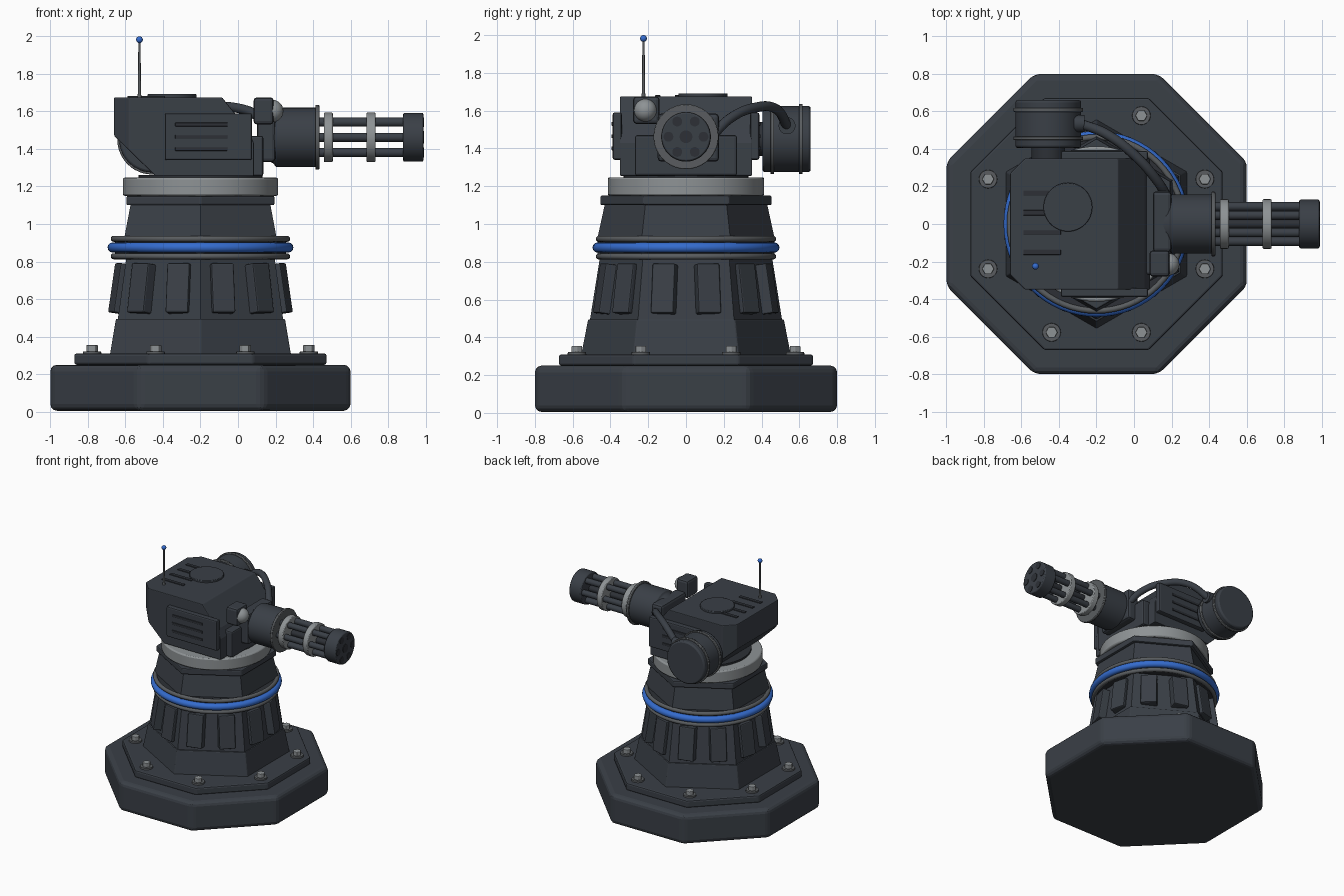
import bpy, bmesh, math
from mathutils import Vector, Matrix

if "Cube" in bpy.data.objects:
    bpy.data.objects.remove(bpy.data.objects["Cube"])

CX = -0.2            # column axis
GZ = 1.462           # gun axis height


def material(name, rgb):
    m = bpy.data.materials.new(name)
    m.diffuse_color = (*rgb, 1)
    m.use_nodes = True
    m.node_tree.nodes["Principled BSDF"].inputs["Base Color"].default_value = m.diffuse_color
    return m


SLATE = material("slate_metal", (0.042, 0.050, 0.062))
DARK = material("dark_metal", (0.026, 0.030, 0.037))
STEEL = material("light_steel", (0.27, 0.29, 0.30))
GREY = material("mid_grey", (0.10, 0.108, 0.115))
BLUE = material("blue_accent", (0.035, 0.15, 0.62))


def finish(name, bm, mat, bevel=0, segs=2, smooth=False):
    bmesh.ops.recalc_face_normals(bm, faces=bm.faces)
    me = bpy.data.meshes.new(name)
    bm.to_mesh(me)
    bm.free()
    me.materials.append(mat)
    ob = bpy.data.objects.new(name, me)
    bpy.context.collection.objects.link(ob)
    if bevel:
        b = ob.modifiers.new("bevel", "BEVEL")
        b.width, b.segments, b.limit_method = bevel, segs, "ANGLE"
    if smooth:
        bpy.ops.object.select_all(action="DESELECT")
        ob.select_set(True)
        bpy.context.view_layer.objects.active = ob
        bpy.ops.object.shade_smooth_by_angle(angle=math.radians(35))
    return ob


def lathe(name, prof, mat, at=(0, 0, 0), axis="Z", n=40, phase=0, bevel=0, segs=2, smooth=True):
    """Loft n-sided rings along an axis; prof is a list of (height, radius)."""
    bm = bmesh.new()
    rings = []
    for h, r in prof:
        ring = []
        for i in range(n):
            t = math.radians(phase) + math.tau * i / n
            a, b = r * math.cos(t), r * math.sin(t)
            p = {"Z": (a, b, h), "X": (h, a, b), "Y": (a, h, b)}[axis]
            ring.append(bm.verts.new(Vector(p) + Vector(at)))
        rings.append(ring)
    for lo, hi in zip(rings, rings[1:]):
        for i in range(n):
            j = (i + 1) % n
            bm.faces.new((lo[i], lo[j], hi[j], hi[i]))
    bm.faces.new(rings[0])
    bm.faces.new(rings[-1])
    return finish(name, bm, mat, bevel, segs, smooth)


def box(name, lo, hi, mat, bevel=0.0, matrix=None):
    lo, hi = Vector(lo), Vector(hi)
    bm = bmesh.new()
    bmesh.ops.create_cube(bm, size=1)
    bmesh.ops.scale(bm, vec=hi - lo, verts=bm.verts)
    bmesh.ops.translate(bm, vec=(lo + hi) / 2, verts=bm.verts)
    if matrix:
        bm.transform(matrix)
    return finish(name, bm, mat, bevel)


def ball(name, at, r, mat):
    bm = bmesh.new()
    bmesh.ops.create_uvsphere(bm, u_segments=24, v_segments=14, radius=r)
    bmesh.ops.translate(bm, vec=at, verts=bm.verts)
    return finish(name, bm, mat, smooth=True)


def torus(name, z, R, r, mat):
    bpy.ops.mesh.primitive_torus_add(location=(CX, 0, z), major_radius=R, minor_radius=r,
                                     major_segments=64, minor_segments=12)
    ob = bpy.context.object
    ob.name = name
    ob.data.materials.append(mat)
    bpy.ops.object.shade_smooth()


def prism(name, prof, mat, n, **kw):
    """Polygonal column section; radii given to the flat sides."""
    c = math.cos(math.pi / n)
    return lathe(name, [(z, r / c) for z, r in prof], mat, (CX, 0, 0), n=n,
                 phase=180 / n, smooth=False, **kw)


# Octagonal foot and bolted flange
prism("foot", [(0.005, 0.8), (0.25, 0.8)], SLATE, 8, bevel=0.035, segs=3)
prism("flange", [(0.25, 0.672), (0.31, 0.672)], SLATE, 8, bevel=0.012)
for i in range(8):
    t = math.radians(22.5 + 45 * i)
    p = (CX + 0.625 * math.cos(t), 0.625 * math.sin(t), 0)
    lathe(f"washer_{i}", [(0.305, 0.05), (0.322, 0.048)], GREY, p, n=20)
    lathe(f"bolt_{i}", [(0.32, 0.032), (0.355, 0.032)], STEEL, p, n=6, smooth=False, bevel=0.004)

# Tapered hexagonal column
prism("column_lower", [(0.30, 0.483), (0.495, 0.45)], SLATE, 6, bevel=0.006)
prism("column_middle", [(0.495, 0.44), (0.82, 0.395)], SLATE, 6)
prism("column_upper", [(0.82, 0.405), (0.93, 0.405), (1.10, 0.373)], SLATE, 6)
prism("column_collar", [(1.10, 0.394), (1.15, 0.394)], SLATE, 6, bevel=0.008)

# Armour slabs around the column, leaning inwards
for i in range(12):
    m = (Matrix.Translation((CX, 0, 0)) @ Matrix.Rotation(math.radians(15 + 30 * i), 4, "Z")
         @ Matrix.Translation((0.495, 0, 0.53)) @ Matrix.Rotation(math.radians(-8.5), 4, "Y"))
    box(f"armour_slab_{i}", (-0.09, -0.062, 0), (0, 0.062, 0.265), SLATE, 0.008, m)

# Glow ring between two thin rings
lathe("ring_seat", [(0.82, 0.455), (0.925, 0.455)], DARK, (CX, 0, 0), n=64)
torus("blue_ring", 0.875, 0.468, 0.027, BLUE)
torus("thin_ring_low", 0.828, 0.462, 0.016, GREY)
torus("thin_ring_high", 0.921, 0.462, 0.016, GREY)

# Turntable
lathe("turntable", [(1.15, 0.414), (1.247, 0.414)], STEEL, (CX, 0, 0), n=64, bevel=0.01)
lathe("turntable_neck", [(1.24, 0.33), (1.262, 0.33)], DARK, (CX, 0, 0), n=48)

# Head: side profile extruded across, rear corners cut off
side = [(-0.66, 1.675), (-0.085, 1.675), (0.055, 1.5), (0.085, 1.43),
        (0.085, 1.255), (-0.44, 1.255), (-0.66, 1.47)]
bm = bmesh.new()
f = bm.faces.new([bm.verts.new((x, -0.35, z)) for x, z in side])
ext = bmesh.ops.extrude_face_region(bm, geom=[f])
bmesh.ops.translate(bm, vec=(0, 0.7, 0), verts=[v for v in ext["geom"] if isinstance(v, bmesh.types.BMVert)])
for s in (-1, 1):
    cut = bmesh.ops.bisect_plane(bm, geom=bm.verts[:] + bm.edges[:] + bm.faces[:], clear_outer=True,
                                 plane_co=(-0.66, s * 0.27, 1.5), plane_no=(-1, s, 0))
    edges = [e for e in cut["geom_cut"] if isinstance(e, bmesh.types.BMEdge)]
    bmesh.ops.contextual_create(bm, geom=edges)
finish("head", bm, SLATE, bevel=0.006)
box("head_nose", (0.0, -0.27, 1.255), (0.135, 0.27, 1.47), SLATE, 0.012)

# Side panels with vents
for s, word in ((-1, "front"), (1, "rear")):
    def span(a, b):
        return sorted((s * a, s * b))
    y0, y1 = span(0.34, 0.388)
    box(f"{word}_side_panel", (-0.39, y0, 1.34), (0.075, y1, 1.59), SLATE, 0.01)
    y0, y1 = span(0.385, 0.394)
    for k, z in enumerate((1.53, 1.465, 1.40)):
        box(f"{word}_vent_{k}", (-0.335, y0, z - 0.01), (-0.055, y1, z + 0.01), DARK, 0.003)

# Roof hatch, ribs and antenna
lathe("roof_hatch", [(1.67, 0.13), (1.692, 0.13)], SLATE, (-0.352, 0.09, 0), n=48, bevel=0.004)
for k, y in enumerate((0.165, 0.06, -0.045, -0.15)):
    box(f"roof_rib_{k}", (-0.59, y - 0.014, 1.67), (-0.39, y + 0.014, 1.682), DARK, 0.003)
lathe("antenna_rod", [(1.67, 0.012), (1.70, 0.008), (1.98, 0.006)], GREY, (-0.525, -0.225, 0), n=12)
ball("antenna_tip", (-0.525, -0.225, 1.982), 0.018, BLUE)

# Gun mount and sight
box("gun_mount", (0.10, -0.15, 1.33), (0.2, 0.175, 1.585), SLATE, 0.02)
box("sight_body", (0.083, -0.28, 1.53), (0.19, -0.14, 1.675), SLATE, 0.018)
ball("sight_lens", (0.182, -0.215, 1.602), 0.06, STEEL)

# Rotary gun along +x
G = (0, 0, GZ)
lathe("gun_housing", [(0.13, 0.11), (0.19, 0.14), (0.2, 0.158), (0.42, 0.158)], SLATE, G, "X", bevel=0.006)
lathe("housing_rim", [(0.413, 0.172), (0.433, 0.172)], GREY, G, "X", bevel=0.004)
lathe("gun_core", [(0.42, 0.024), (0.9, 0.024)], DARK, G, "X", n=16)
lathe("muzzle", [(0.88, 0.13), (0.988, 0.13)], SLATE, G, "X", bevel=0.008)
lathe("muzzle_hole_centre", [(0.98, 0.034), (0.992, 0.034)], DARK, G, "X", n=20)
for k, x in enumerate((0.457, 0.685)):
    lathe(f"barrel_clamp_{k}", [(x, 0.132), (x + 0.048, 0.132)], STEEL, G, "X", bevel=0.006)
for i in range(6):
    t = math.tau * i / 6
    p = (0, 0.093 * math.cos(t), GZ + 0.093 * math.sin(t))
    lathe(f"barrel_{i}", [(0.42, 0.024), (0.9, 0.024)], SLATE, p, "X", n=16)
    lathe(f"muzzle_hole_{i}", [(0.98, 0.026), (0.992, 0.026)], DARK, p, "X", n=20)

# Ammunition drum behind the head, with feed hose
D = (-0.457, 0, 1.45)
lathe("drum_axle", [(0.33, 0.09), (0.42, 0.09)], DARK, D, "Y")
lathe("drum", [(0.405, 0.175), (0.66, 0.175)], SLATE, D, "Y", n=48, bevel=0.012)
for k, y in enumerate((0.457, 0.608)):
    lathe(f"drum_rim_{k}", [(y - 0.01, 0.186), (y + 0.01, 0.186)], GREY, D, "Y", n=48, bevel=0.004)
lathe("hose_socket", [(-0.32, 0.045), (-0.265, 0.045)], SLATE, (0, 0.535, 1.52), "X", n=20)

cu = bpy.data.curves.new("feed_hose", "CURVE")
cu.dimensions = "3D"
cu.bevel_depth, cu.bevel_resolution, cu.use_fill_caps = 0.026, 4, True
sp = cu.splines.new("BEZIER")
path = [(-0.30, 0.54, 1.51), (-0.14, 0.475, 1.61), (0.01, 0.36, 1.615), (0.12, 0.235, 1.56), (0.18, 0.14, 1.47)]
sp.bezier_points.add(len(path) - 1)
for bp, co in zip(sp.bezier_points, path):
    bp.co = co
    bp.handle_left_type = bp.handle_right_type = "AUTO"
cu.materials.append(SLATE)
bpy.context.collection.objects.link(bpy.data.objects.new("feed_hose", cu))
